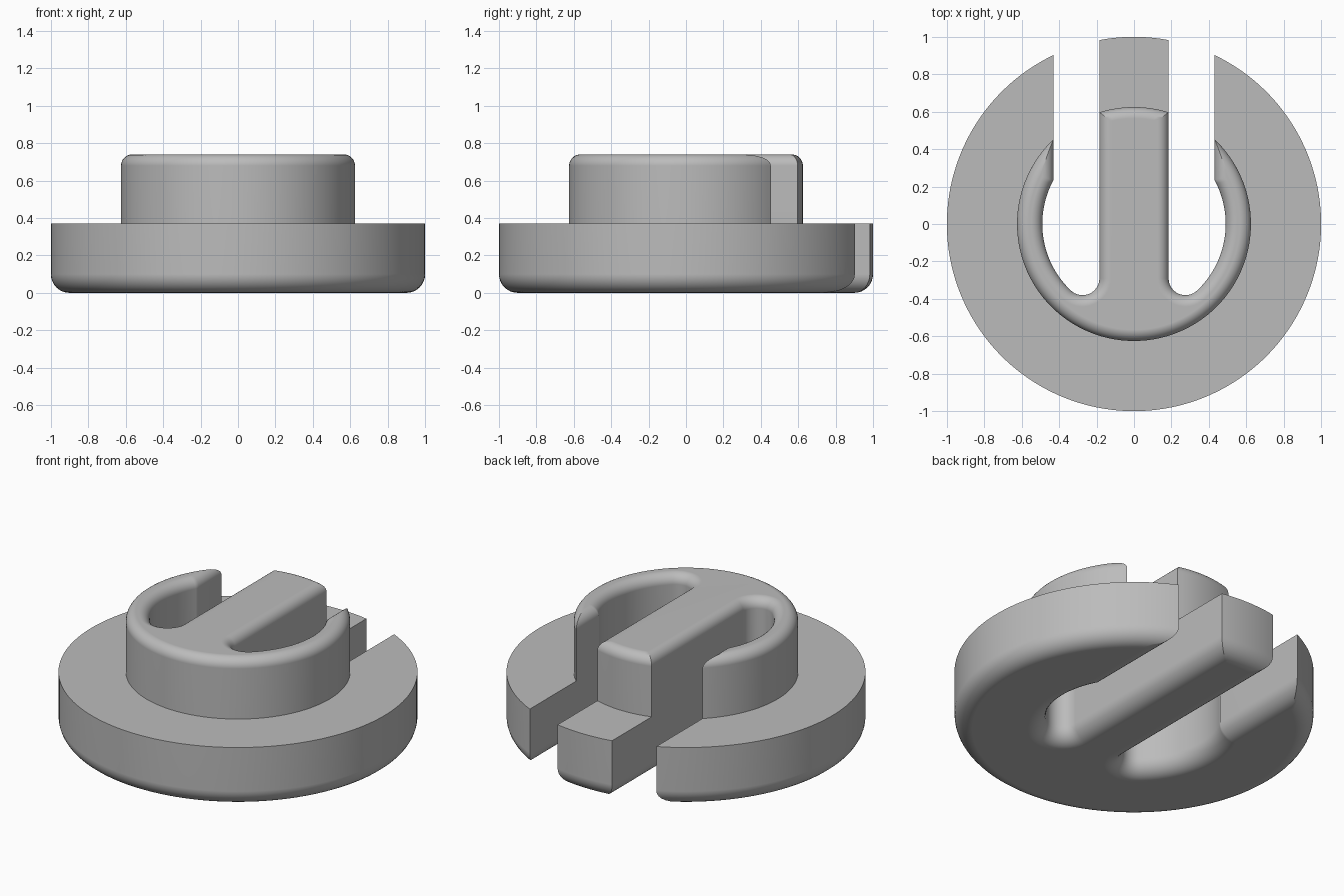
import bpy
import bmesh
from math import atan2, acos, asin, sqrt, cos, sin, pi, hypot

cube = bpy.data.objects.get("Cube")
if cube:
    bpy.data.objects.remove(cube, do_unlink=True)

# Shared dimensions
DISC_R, BOSS_R = 1.0, 0.625
MID_Z, TOP_Z = 0.37, 0.74
SLOT_X, HOLE_R = 0.43, 0.49      # slot outer wall, round pocket
TONGUE_X, CORNER = 0.185, 0.09   # tongue half width, pocket corner radius
STEPS = 8                        # segments per rounded edge

grey = bpy.data.materials.new("plain_grey")
grey.use_nodes = True
colour = (0.5, 0.5, 0.5, 1)
grey.diffuse_color = colour
grey.node_tree.nodes["Principled BSDF"].inputs["Base Color"].default_value = colour


def arc(radius, start, end, count, cx=0.0, cy=0.0):
    angles = [start + (end - start) * i / count for i in range(count + 1)]
    return [(cx + radius * cos(a), cy + radius * sin(a)) for a in angles]


def outline(radius, d):
    """Counter-clockwise slotted disc outline, shrunk inwards by d."""
    r, hole, wall, tongue = radius - d, HOLE_R + d, SLOT_X + d, TONGUE_X - d
    cx = TONGUE_X + CORNER
    cy = -sqrt((HOLE_R - CORNER) ** 2 - cx ** 2)
    turn = atan2(cy, cx)
    half = arc(r, -pi / 2, acos(wall / r), 64)
    half += arc(hole, acos(wall / hole), turn, 32)
    half += arc(CORNER + d, turn, -pi, 16, cx, cy)[1:]
    half += arc(r, pi / 2 - asin(tongue / r), pi / 2, 6)
    return half + [(-x, y) for x, y in reversed(half[1:-1])]


def add_loop(bm, radius, d, z):
    return [bm.verts.new((x, y, z)) for x, y in outline(radius, d)]


def bridge(bm, low, high, keep=lambda a, b: True):
    for i in range(len(low)):
        j = (i + 1) % len(low)
        if keep(low[i], low[j]):
            bm.faces.new((low[i], low[j], high[j], high[i]))


def rounding(radius):
    """Inset and depth pairs from the flat face to the side wall."""
    angles = [pi / 2 * i / STEPS for i in range(STEPS + 1)]
    return [(radius * (1 - sin(a)), radius * (1 - cos(a))) for a in angles]


def finish(bm, name):
    mesh = bpy.data.meshes.new(name)
    bm.to_mesh(mesh)
    bm.free()
    mesh.materials.append(grey)
    obj = bpy.data.objects.new(name, mesh)
    bpy.context.collection.objects.link(obj)
    bpy.ops.object.select_all(action='DESELECT')
    obj.select_set(True)
    bpy.context.view_layer.objects.active = obj
    bpy.ops.object.shade_smooth_by_angle(angle=pi / 6)
    weighted = obj.modifiers.new("even_shading", 'WEIGHTED_NORMAL')
    weighted.keep_sharp = True


# Base disc: rounded underside, straight wall, flat ledge around the boss
bm = bmesh.new()
loops = [add_loop(bm, DISC_R, d, z) for d, z in rounding(0.1)]
loops.append(add_loop(bm, DISC_R, 0, MID_Z))
for low, high in zip(loops, loops[1:]):
    bridge(bm, low, high)
bm.faces.new(loops[0][::-1])


def on_rim(a, b):
    return all(hypot(v.co.x, v.co.y) > DISC_R - 0.001 for v in (a, b))


bridge(bm, loops[-1], add_loop(bm, BOSS_R, 0, MID_Z), on_rim)
for v in [v for v in bm.verts if not v.link_faces]:
    bm.verts.remove(v)
finish(bm, "base_disc")

# Raised boss: same slots, rounded top edges
bm = bmesh.new()
loops = [add_loop(bm, BOSS_R, 0, MID_Z)]
loops += [add_loop(bm, BOSS_R, d, TOP_Z - h) for d, h in reversed(rounding(0.06))]
for low, high in zip(loops, loops[1:]):
    bridge(bm, low, high)
bm.faces.new(loops[-1])
finish(bm, "raised_boss")
